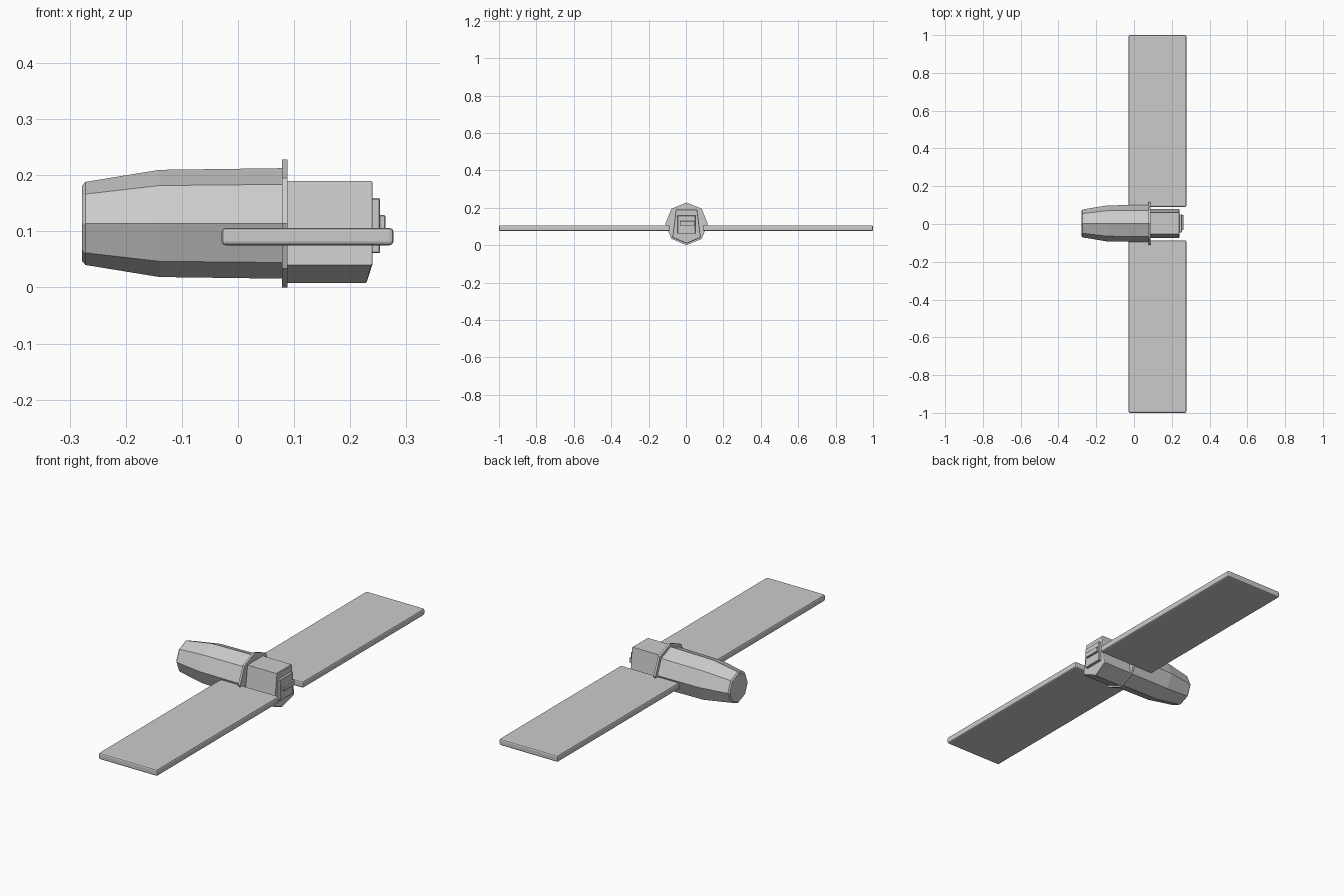
import bpy, bmesh
from math import sin, cos, pi

if "Cube" in bpy.data.objects:
    bpy.data.objects.remove(bpy.data.objects["Cube"])

CZ = 0.114   # height of the fuselage axis
CY = 0.003   # tiny sideways offset of the fuselage


def add_object(name, bm):
    bmesh.ops.recalc_face_normals(bm, faces=bm.faces)
    mesh = bpy.data.meshes.new(name)
    bm.to_mesh(mesh)
    bm.free()
    obj = bpy.data.objects.new(name, mesh)
    bpy.context.collection.objects.link(obj)
    return obj


def loft(name, rings):
    """Skin a list of equal-length point rings and cap both ends."""
    bm = bmesh.new()
    loops = [[bm.verts.new(p) for p in ring] for ring in rings]
    n = len(loops[0])
    for a, b in zip(loops, loops[1:]):
        for i in range(n):
            j = (i + 1) % n
            bm.faces.new((a[i], a[j], b[j], b[i]))
    bm.faces.new(loops[0])
    bm.faces.new(loops[-1])
    return add_object(name, bm)


def octagon(x, r):
    return [(x, CY + r * sin(i * pi / 4), CZ + r * cos(i * pi / 4)) for i in range(8)]


def box(name, lo, hi, bevel=0.0, segments=1):
    bm = bmesh.new()
    bmesh.ops.create_cube(bm, size=1)
    for v in bm.verts:
        v.co = [(a + b) / 2 + c * (b - a) for a, b, c in zip(lo, hi, v.co)]
    if bevel:
        bmesh.ops.bevel(bm, geom=bm.edges[:], offset=bevel, segments=segments,
                        profile=0.5, affect='EDGES')
    return add_object(name, bm)


# Tapered octagonal fuselage
loft("fuselage", [octagon(x, r) for x, r in
                  [(-0.278, 0.067), (-0.272, 0.074), (-0.14, 0.0955), (0.08, 0.0985)]])

# Thin collar between fuselage and rear block
loft("collar", [octagon(0.078, 0.114), octagon(0.088, 0.114)])


# Rear block with sloped sides and V-shaped keel
def block_ring(x, keel_x, s=1.0):
    pts = [(x, -0.057, 0.19), (x, 0.057, 0.19), (x, 0.076, 0.04),
           (keel_x, 0.0, 0.008), (x, -0.076, 0.04)]
    return [(px, CY + py * s, CZ + (pz - CZ) * s) for px, py, pz in pts]


loft("rear_block", [block_ring(0.085, 0.085), block_ring(0.237, 0.228),
                    block_ring(0.240, 0.230, 0.97)])

# Stepped plates on the end of the rear block
box("end_plate", (0.236, CY - 0.048, 0.061), (0.253, CY + 0.048, 0.159), 0.002)
box("end_latch", (0.250, CY - 0.036, 0.104), (0.263, CY + 0.045, 0.129), 0.002)

# Flat wing panels with rounded edges
for side, y0, y1 in (("left", -1.0, -0.087), ("right", 0.090, 1.0)):
    box(side + "_wing", (-0.029, y0, 0.075), (0.277, y1, 0.106), 0.007, 2)
